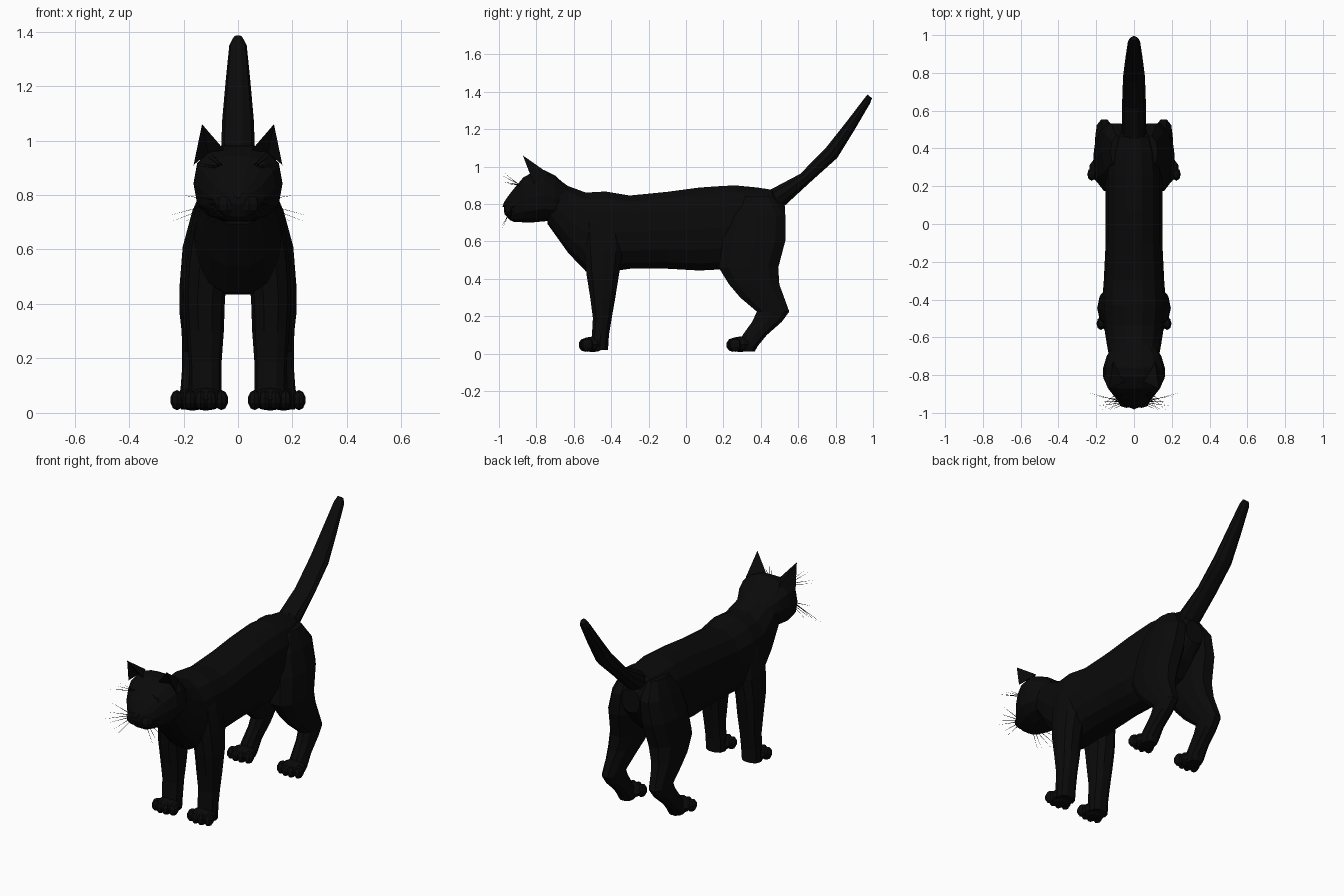
import bpy, bmesh, math
from mathutils import Vector

black = bpy.data.materials.new("black fur")
black.diffuse_color = (0.003, 0.003, 0.003, 1)


def finish(name, bm):
    bmesh.ops.recalc_face_normals(bm, faces=bm.faces)
    me = bpy.data.meshes.new(name)
    bm.to_mesh(me)
    bm.free()
    me.materials.append(black)
    ob = bpy.data.objects.new(name, me)
    bpy.context.collection.objects.link(ob)
    return ob


def loft(name, rings, n=12, power=0.85, side=1):
    """Each ring: two side-view points (ya, za, yb, zb) and its x range."""
    bm = bmesh.new()
    loops = []
    for ya, za, yb, zb, x0, x1 in rings:
        c = Vector(((x0 + x1) / 2, (ya + yb) / 2, (za + zb) / 2))
        v = Vector((0, (yb - ya) / 2, (zb - za) / 2))
        loop = []
        for i in range(n):
            a = 2 * math.pi * i / n
            co, si = math.cos(a), math.sin(a)
            p = c + v * math.copysign(abs(si) ** power, si)
            p.x += (x1 - x0) / 2 * math.copysign(abs(co) ** power, co)
            p.x *= side
            loop.append(bm.verts.new(p))
        loops.append(loop)
    for a, b in zip(loops, loops[1:]):
        for i in range(n):
            j = (i + 1) % n
            bm.faces.new((a[i], a[j], b[j], b[i]))
    bm.faces.new(loops[0])
    bm.faces.new(loops[-1])
    return finish(name, bm)


def blob(name, c, r, seg=10, rings=6):
    bm = bmesh.new()
    bmesh.ops.create_uvsphere(bm, u_segments=seg, v_segments=rings, radius=1)
    for v in bm.verts:
        v.co = Vector((v.co.x * r[0] + c[0], v.co.y * r[1] + c[1], v.co.z * r[2] + c[2]))
    return finish(name, bm)


def hull(name, pts):
    bm = bmesh.new()
    for p in pts:
        bm.verts.new(p)
    bmesh.ops.convex_hull(bm, input=bm.verts)
    return finish(name, bm)


def upright(rows):  # rows: y, bottom, top, half width
    return [(y, b, y, t, -w, w) for y, b, t, w in rows]


def level(rows):  # rows: z, front y, back y, inner x, outer x
    return [(f, z, b, z, x0, x1) for z, f, b, x0, x1 in rows]


# Torso and neck
loft("body", upright([
    (-0.74, .69, .975, .125), (-0.63, .535, .90, .145), (-0.535, .435, .866, .16),
    (-0.43, .43, .872, .17), (-0.30, .45, .85, .16), (-0.10, .45, .87, .15),
    (0.07, .44, .893, .15), (0.17, .445, .90, .15), (0.26, .45, .905, .15),
    (0.38, .49, .893, .135), (0.46, .56, .88, .11), (0.53, .65, .79, .06)]), 14)

# Head
loft("head", upright([
    (-0.972, .765, .812, .025), (-0.95, .72, .845, .065), (-0.925, .704, .878, .095),
    (-0.87, .70, .945, .138), (-0.81, .70, .978, .163), (-0.76, .705, .985, .163),
    (-0.70, .71, .955, .145), (-0.64, .74, .90, .11)]), 14, 0.8)
hull("nose", [(-.022, -.972, .812), (.022, -.972, .812), (0, -.982, .785), (0, -.95, .82), (0, -.95, .78)])

# Tail
loft("tail", [
    (.40, .86, .46, .72, -.06, .06), (.46, .885, .52, .78, -.065, .065),
    (.61, .963, .67, .92, -.063, .063), (.75, 1.107, .81, 1.045, -.058, .058),
    (.86, 1.245, .905, 1.20, -.045, .045), (.95, 1.362, .985, 1.338, -.032, .032),
    (.97, 1.387, .995, 1.365, -.018, .018)], 10, 1)

front = level([
    (.80, -.52, -.37, .03, .13), (.70, -.555, -.345, .03, .168), (.55, -.55, -.335, .03, .19),
    (.42, -.535, -.355, .048, .195), (.30, -.515, -.375, .052, .188),
    (.19, -.50, -.395, .06, .18), (.10, -.505, -.41, .06, .178), (.02, -.51, -.415, .062, .178)])
hind = level([
    (.84, .30, .47, .03, .125), (.74, .22, .54, .02, .168), (.61, .19, .54, .02, .203),
    (.46, .168, .50, .04, .215), (.37, .225, .505, .07, .215), (.30, .285, .53, .095, .207),
    (.225, .375, .556, .11, .205), (.17, .35, .515, .115, .205),
    (.10, .30, .435, .12, .21), (.04, .27, .385, .115, .218), (.012, .28, .37, .125, .208)])

whiskers = [  # root then tip, right side
    ((.07, -.94, .775), (.25, -.89, .725)), ((.07, -.94, .77), (.25, -.94, .70)),
    ((.06, -.945, .765), (.20, -.965, .70)), ((.06, -.945, .755), (.15, -.985, .68)),
    ((.08, -.93, .78), (.21, -.91, .80)), ((.05, -.95, .75), (.12, -.985, .66)),
    ((.07, -.90, .905), (.17, -.985, .92)), ((.07, -.90, .91), (.13, -.99, .955)),
    ((.08, -.89, .90), (.17, -.96, .91)), ((.06, -.90, .91), (.11, -.97, .965))]

for s, tag in ((1, "right"), (-1, "left")):
    loft(f"front_leg_{tag}", front, 10, .85, s)
    loft(f"hind_leg_{tag}", hind, 10, .85, s)

    # Paws with four toes each
    for kind, cx, cy in (("front", .118, -.50), ("hind", .167, .29)):
        blob(f"{kind}_paw_{tag}", (s * cx, cy, .05), (.072, .07, .042))
        for k in range(4):
            t = k - 1.5
            blob(f"{kind}_toe_{tag}_{k}",
                 (s * (cx + t * .038), cy - .045 + abs(t) * .012, .047), (.025, .036, .037), 8, 5)

    # Cupped ear
    bm = bmesh.new()
    outer, inner, back, dent, tip = [bm.verts.new((s * x, y, z)) for x, y, z in (
        (.163, -.815, .91), (.05, -.835, .965), (.11, -.73, .96), (.11, -.80, .955), (.132, -.872, 1.06))]
    for a, b in ((outer, dent), (dent, inner), (inner, back), (back, outer)):
        bm.faces.new((a, b, tip))
    bm.faces.new((outer, back, inner, dent))
    finish(f"ear_{tag}", bm)

    # Muzzle cheek and narrow eyelid
    blob(f"muzzle_{tag}", (s * .04, -.938, .765), (.045, .036, .04), 8, 6)
    hull(f"eyelid_{tag}", [(s * x, y, z) for x, y, z in (
        (.035, -.932, .84), (.10, -.893, .875), (.07, -.918, .868), (.07, -.918, .848),
        (.06, -.89, .86))])

    # Thin tapered whiskers
    for i, (a, b) in enumerate(whiskers):
        a, b = [Vector((s * p[0], p[1], p[2])) for p in (a, b)]
        up = Vector((0, 0, .002))
        out = (b - a).cross(up).normalized() * .002
        hull(f"whisker_{tag}_{i}", [a + up, a - up + out, a - up - out, b])
